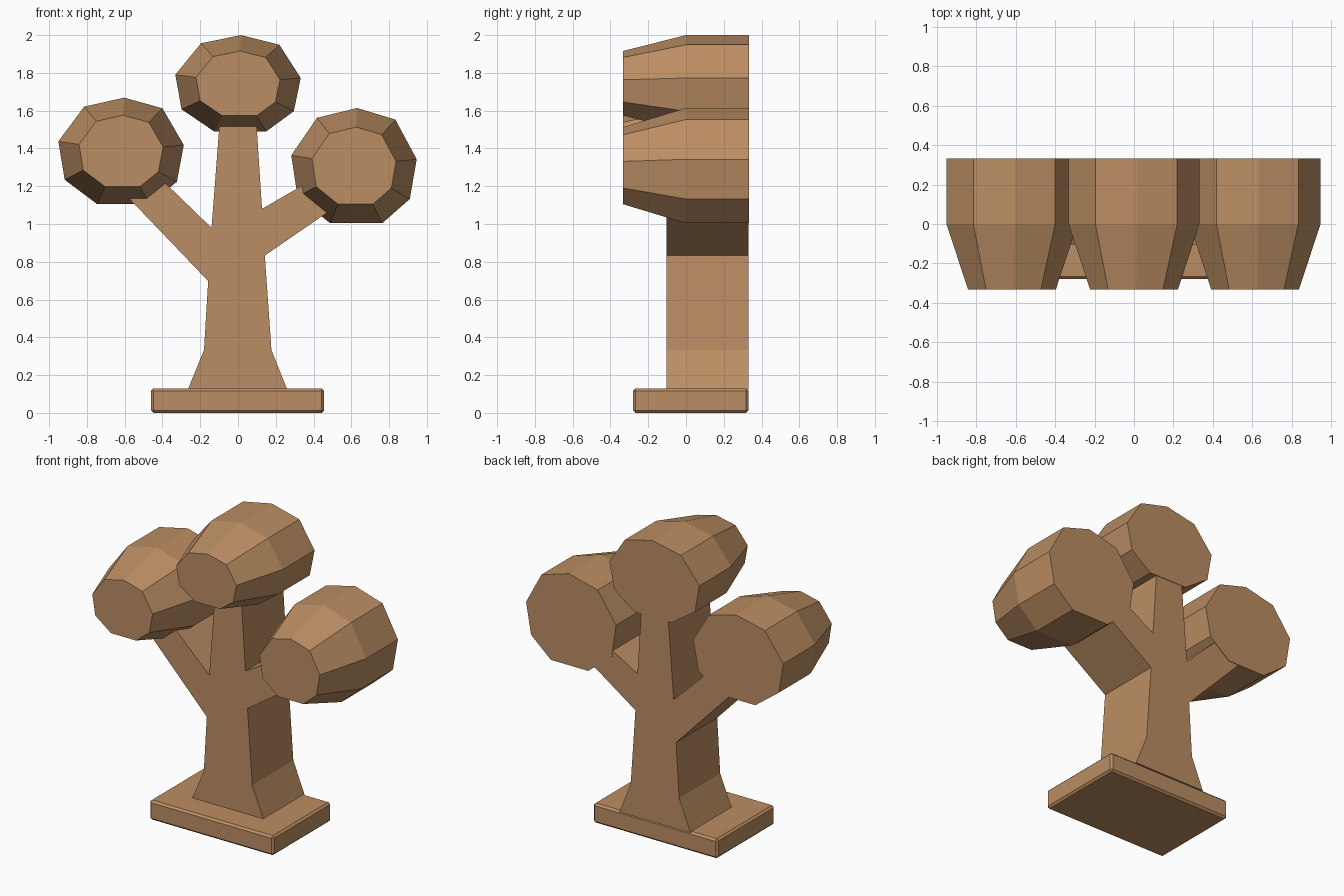
import bpy, bmesh

if "Cube" in bpy.data.objects:
    bpy.data.objects.remove(bpy.data.objects["Cube"])

wood = bpy.data.materials.new("warm_wood")
wood.diffuse_color = (0.50, 0.27, 0.125, 1)
wood.use_nodes = True
wood.node_tree.nodes["Principled BSDF"].inputs["Base Color"].default_value = wood.diffuse_color


def loft(name, rings):
    """Closed solid through matching rings of 3D points, front to back."""
    bm = bmesh.new()
    loops = [[bm.verts.new(p) for p in ring] for ring in rings]
    for a, b in zip(loops, loops[1:]):
        n = len(a)
        for i in range(n):
            bm.faces.new((a[i], a[(i + 1) % n], b[(i + 1) % n], b[i]))
    bm.faces.new(loops[0])
    bm.faces.new(loops[-1])
    bmesh.ops.recalc_face_normals(bm, faces=bm.faces)
    mesh = bpy.data.meshes.new(name)
    bm.to_mesh(mesh)
    bm.free()
    mesh.materials.append(wood)
    obj = bpy.data.objects.new(name, mesh)
    bpy.context.collection.objects.link(obj)
    return obj


# Bevelled plinth
base = loft("base", [[(x, y, z) for x, z in
                      ((-0.46, 0), (0.456, 0), (0.456, 0.13), (-0.46, 0.13))]
                     for y in (-0.28, 0.33)])
bevel = base.modifiers.new("bevel", "BEVEL")
bevel.width = 0.013
bevel.segments = 1

# Flat-cut trunk with two branches reaching into the crowns
outline = [(-0.265, 0.125), (-0.18, 0.333), (-0.158, 0.698), (-0.61, 1.17),
           (-0.44, 1.27), (-0.14, 0.98), (-0.098, 1.53), (0.098, 1.53),
           (0.127, 1.08), (0.42, 1.25), (0.53, 1.10), (0.142, 0.833),
           (0.177, 0.333), (0.26, 0.125)]
loft("trunk", [[(x, y, z) for x, z in outline] for y in (-0.103, 0.33)])

# Nine-sided crown outline, as fractions of half width and half height
NINE = [(0.05, 1.0), (0.66, 0.80), (1.0, 0.11), (0.89, -0.58), (0.45, -1.0),
        (-0.38, -1.0), (-0.90, -0.54), (-1.0, 0.18), (-0.59, 0.83)]


# Foliage blocks, straight at the back and tapering to the front
def crown(name, cx, cz, half_height):
    rings = []
    for y, s in ((-0.333, 0.67), (0, 1), (0.333, 1)):
        rings.append([(cx + u * 0.332 * s, y, cz + v * half_height * s)
                      for u, v in NINE])
    loft(name, rings)


crown("top_crown", 0.0, 1.745, 0.255)
crown("left_crown", -0.619, 1.387, 0.282)
crown("right_crown", 0.614, 1.309, 0.305)
